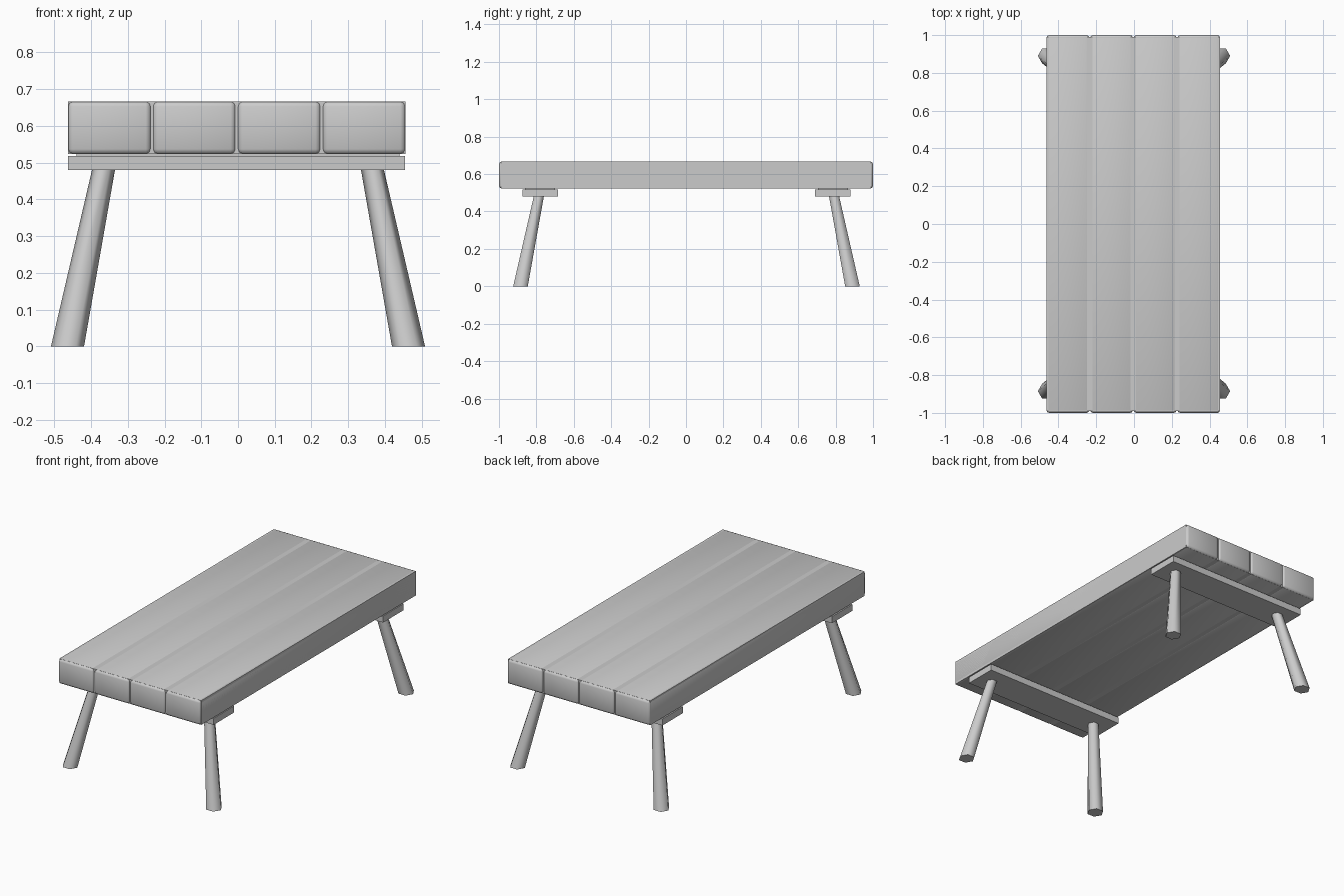
import bpy
import bmesh
import math
from mathutils import Vector

cube = bpy.data.objects.get("Cube")
if cube:
    bpy.data.objects.remove(cube, do_unlink=True)

grey = bpy.data.materials.new("plain_grey")
grey.use_nodes = True
colour = (0.6, 0.6, 0.6, 1)
grey.diffuse_color = colour
grey.node_tree.nodes["Principled BSDF"].inputs["Base Color"].default_value = colour


def make_object(name, bm):
    bmesh.ops.recalc_face_normals(bm, faces=bm.faces)
    mesh = bpy.data.meshes.new(name)
    bm.to_mesh(mesh)
    bm.free()
    mesh.materials.append(grey)
    obj = bpy.data.objects.new(name, mesh)
    bpy.context.collection.objects.link(obj)
    return obj


def box(name, low, high, bevel=0):
    low, high = Vector(low), Vector(high)
    bm = bmesh.new()
    bmesh.ops.create_cube(bm, size=1)
    for v in bm.verts:
        v.co = (low + high) / 2 + v.co * (high - low)
    if bevel:
        bmesh.ops.bevel(bm, geom=bm.edges[:], offset=bevel, segments=2,
                        profile=0.5, affect='EDGES')
    return make_object(name, bm)


def smooth(obj, degrees):
    bpy.ops.object.select_all(action='DESELECT')
    obj.select_set(True)
    bpy.context.view_layer.objects.active = obj
    bpy.ops.object.shade_smooth_by_angle(angle=math.radians(degrees))


def leg(name, foot, top, foot_radius, top_radius, sides=6):
    # Splayed, tapered leg with level ends
    bm = bmesh.new()
    rings = []
    for centre, radius in ((foot, foot_radius), (top, top_radius)):
        ring = []
        for i in range(sides):
            a = math.tau * i / sides
            offset = Vector((math.cos(a), math.sin(a), 0)) * radius
            ring.append(bm.verts.new(Vector(centre) + offset))
        rings.append(ring)
        bm.faces.new(ring)
    for i in range(sides):
        j = (i + 1) % sides
        bm.faces.new((rings[0][i], rings[0][j], rings[1][j], rings[1][i]))
    smooth(make_object(name, bm), 65)


# Solid core that fills the seams between the planks
box("tabletop_core", (-0.462, -0.99, 0.524), (0.456, 0.99, 0.666))

# Four rounded planks side by side
pitch = 0.231
for i in range(4):
    left = -0.463 + pitch * i
    plank = box(f"plank_{i + 1}", (left, -1, 0.523), (left + 0.226, 1, 0.667), 0.014)
    smooth(plank, 50)

# Cross battens and legs at both ends
for end, sign, shift in (("front", -1, -0.005), ("back", 1, 0.01)):
    y = sign * 0.775 + shift
    box(f"{end}_batten", (-0.463, y - 0.095, 0.48), (0.455, y + 0.095, 0.518))
    # Hidden spacer joining the batten to the planks
    box(f"{end}_spacer", (-0.44, y - 0.08, 0.51), (0.44, y + 0.08, 0.53))
    for side, x in (("left", 1), ("right", -1)):
        leg(f"{end}_{side}_leg", (x * 0.464, sign * 0.88 + shift, 0),
            (x * 0.364, sign * 0.78 + shift, 0.49), 0.045, 0.031)
